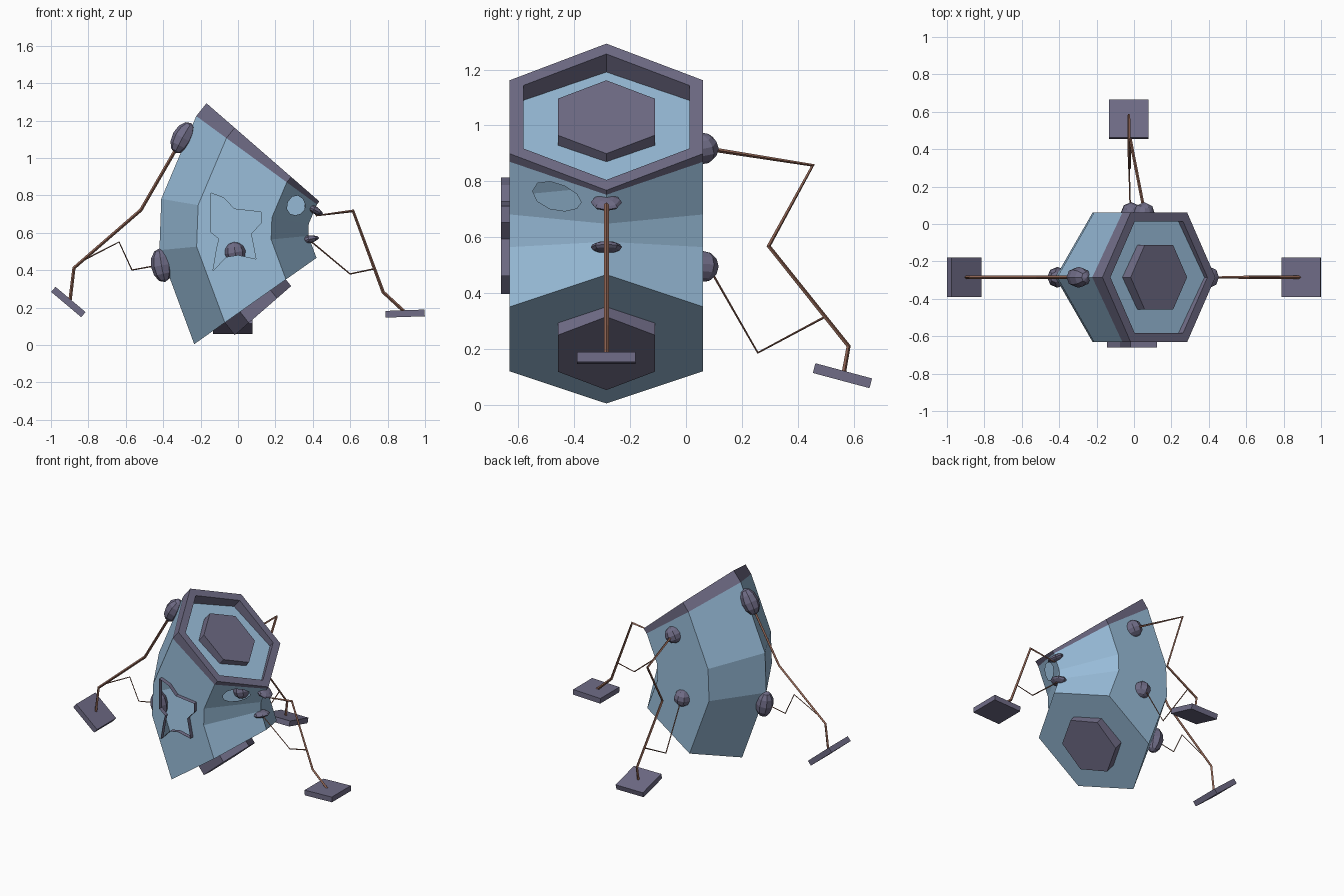
import bpy, bmesh
from math import sin, cos, pi, radians, degrees
from mathutils import Vector

if "Cube" in bpy.data.objects:
    bpy.data.objects.remove(bpy.data.objects["Cube"])

CY, RM = -0.285, 0.645          # hull centre plane, bend radius


def material(name, c):
    m = bpy.data.materials.new(name)
    m.diffuse_color = (*c, 1)
    m.use_nodes = True
    m.node_tree.nodes["Principled BSDF"].inputs["Base Color"].default_value = m.diffuse_color
    return m


BLUE = material("hull_blue", (0.32, 0.51, 0.70))
PURPLE = material("trim_purple", (0.16, 0.15, 0.24))
BROWN = material("leg_brown", (0.28, 0.13, 0.09))


def bend(deg, q, y):
    """Bent space: angle along the hull, distance outward, sideways."""
    a = radians(deg)
    return Vector((0.62 - (RM + q) * cos(a), CY + y, 0.607 - (RM + q) * sin(a)))


def finish(name, bm, mat):
    bmesh.ops.recalc_face_normals(bm, faces=bm.faces)
    me = bpy.data.meshes.new(name)
    bm.to_mesh(me)
    bm.free()
    me.materials.append(mat)
    ob = bpy.data.objects.new(name, me)
    bpy.context.collection.objects.link(ob)
    return ob


def hex_ring(bm, deg, r):
    return [bm.verts.new(bend(deg, r * cos(k * pi / 3), r * sin(k * pi / 3))) for k in range(6)]


def strip(bm, a, b):
    for k in range(len(a)):
        j = (k + 1) % len(a)
        bm.faces.new((a[k], a[j], b[j], b[k]))


def edge_loop(bm, vs):
    return [bm.edges.get((a, b)) or bm.edges.new((a, b)) for a, b in zip(vs, vs[1:] + vs[:1])]


def fill_with_hole(bm, outer, hole):
    n = (outer[1].co - outer[0].co).cross(outer[-1].co - outer[0].co).normalized()
    hv = [bm.verts.new(p - n * (p - outer[0].co).dot(n)) for p in hole]
    edges = edge_loop(bm, outer) + edge_loop(bm, hv)
    bmesh.ops.triangle_fill(bm, use_beauty=True, edges=edges, normal=n)


# Star window outline (x, z) on the front and round window in bent space
STAR = [(-0.145, 0.813), (-0.075, 0.786), (-0.02, 0.727), (0.123, 0.711), (0.123, 0.652),
        (0.07, 0.594), (0.096, 0.46), (0.0, 0.481), (-0.064, 0.47), (-0.134, 0.396),
        (-0.112, 0.524), (-0.1, 0.567), (-0.145, 0.604)]
FRONT = CY - 0.4 * sin(pi / 3)
ROUND = []
for i in range(10):
    a = i * pi / 5
    s = 0.1 * cos(a)
    ROUND.append(bend(-24 + degrees(0.1 * sin(a) / RM), -0.3 + 0.5 * s, -0.173 - 0.866 * s))

# Hollow bent hexagonal hull with two open windows
bm = bmesh.new()
rings = [hex_ring(bm, d, 0.4) for d in (35.2, 5.5, -9.6, -36.2)]
for i in range(3):
    a, b = rings[i], rings[i + 1]
    for k in range(6):
        j = (k + 1) % 6
        if k == 4 or (k == 3 and i == 2):
            continue
        bm.faces.new((a[k], a[j], b[j], b[k]))
bm.faces.new(rings[0])
bm.faces.new(rings[-1])
fill_with_hole(bm, [r[5] for r in rings] + [r[4] for r in reversed(rings)],
               [Vector((x, FRONT, z)) for x, z in STAR])
fill_with_hole(bm, [rings[2][3], rings[2][4], rings[3][4], rings[3][3]], ROUND)
finish("hull", bm, BLUE)

# Raised thin frame around the star window
bm = bmesh.new()
strip(bm, *[[bm.verts.new((x, y, z)) for x, z in STAR] for y in (FRONT, FRONT - 0.03)])
finish("star_window_frame", bm, PURPLE)

# Top rim
bm = bmesh.new()
loops = [hex_ring(bm, d, r) for d, r in
         ((-36.2, 0.4), (-41, 0.4), (-41, 0.3435), (-36.2, 0.3435))]
for a, b in zip(loops, loops[1:]):
    strip(bm, a, b)
finish("top_rim", bm, PURPLE)

# End plates
for name, d0, d1 in (("top_plate", -36.2, -41), ("bottom_plate", 35.2, 41)):
    bm = bmesh.new()
    a, b = hex_ring(bm, d0, 0.2), hex_ring(bm, d1, 0.2)
    strip(bm, a, b)
    bm.faces.new(a)
    bm.faces.new(b)
    finish(name, bm, PURPLE)

# Joint balls, stretched by the bend
for side, q, y in (("left", 0.4, 0), ("right", -0.4, 0), ("back", 0, 0.346)):
    for level, d in (("upper", -28.7), ("lower", 10)):
        bm = bmesh.new()
        bmesh.ops.create_uvsphere(bm, u_segments=8, v_segments=6, radius=0.056)
        for v in bm.verts:
            v.co = bend(d + degrees(v.co.z / RM), q + v.co.x, y + v.co.y)
        finish(f"{side}_{level}_joint", bm, PURPLE)


def rod(name, pts, r, thin=()):
    cu = bpy.data.curves.new(name, 'CURVE')
    cu.dimensions = '3D'
    cu.bevel_depth, cu.bevel_resolution, cu.use_fill_caps = r, 0, True
    sp = cu.splines.new('POLY')
    sp.points.add(len(pts) - 1)
    for i, p in enumerate(pts):
        sp.points[i].co = (*p, 1)
        sp.points[i].radius = 0.5 if i in thin else 1
    sp.use_smooth = False
    cu.materials.append(BROWN)
    bpy.context.collection.objects.link(bpy.data.objects.new(name, cu))


def flat(pts):
    return [(x, CY, z) for x, z in pts]


# Legs and thin struts
rod("left_leg", flat([(-0.295, 1.11), (-0.519, 0.722), (-0.877, 0.412), (-0.898, 0.24)]), 0.009)
rod("left_strut", flat([(-0.407, 0.43), (-0.567, 0.401), (-0.636, 0.551), (-0.834, 0.449)]), 0.004)
rod("right_leg", flat([(0.4, 0.727), (0.42, 0.692), (0.615, 0.717), (0.776, 0.283),
                       (0.893, 0.175)]), 0.009, thin=(0, 1))
rod("right_strut", flat([(0.375, 0.567), (0.599, 0.38), (0.722, 0.406)]), 0.004)
rod("back_leg", [(0.053, 0.08, 0.916), (-0.02, 0.454, 0.857), (-0.025, 0.296, 0.568),
                 (-0.028, 0.582, 0.21), (-0.028, 0.565, 0.115)], 0.008)
rod("back_strut", [(-0.02, 0.08, 0.495), (-0.025, 0.257, 0.186), (-0.028, 0.496, 0.314)], 0.004)

# Square feet
for name, loc, rx, ry in (("left_foot", (-0.907, CY, 0.23), 0, 40),
                          ("right_foot", (0.893, CY, 0.168), 0, -2),
                          ("back_foot", (-0.028, 0.56, 0.104), -15, 0)):
    bm = bmesh.new()
    bmesh.ops.create_cube(bm, size=1)
    bmesh.ops.scale(bm, vec=(0.21, 0.21, 0.036), verts=bm.verts)
    ob = finish(name, bm, PURPLE)
    ob.location = loc
    ob.rotation_euler = (radians(rx), radians(ry), 0)
